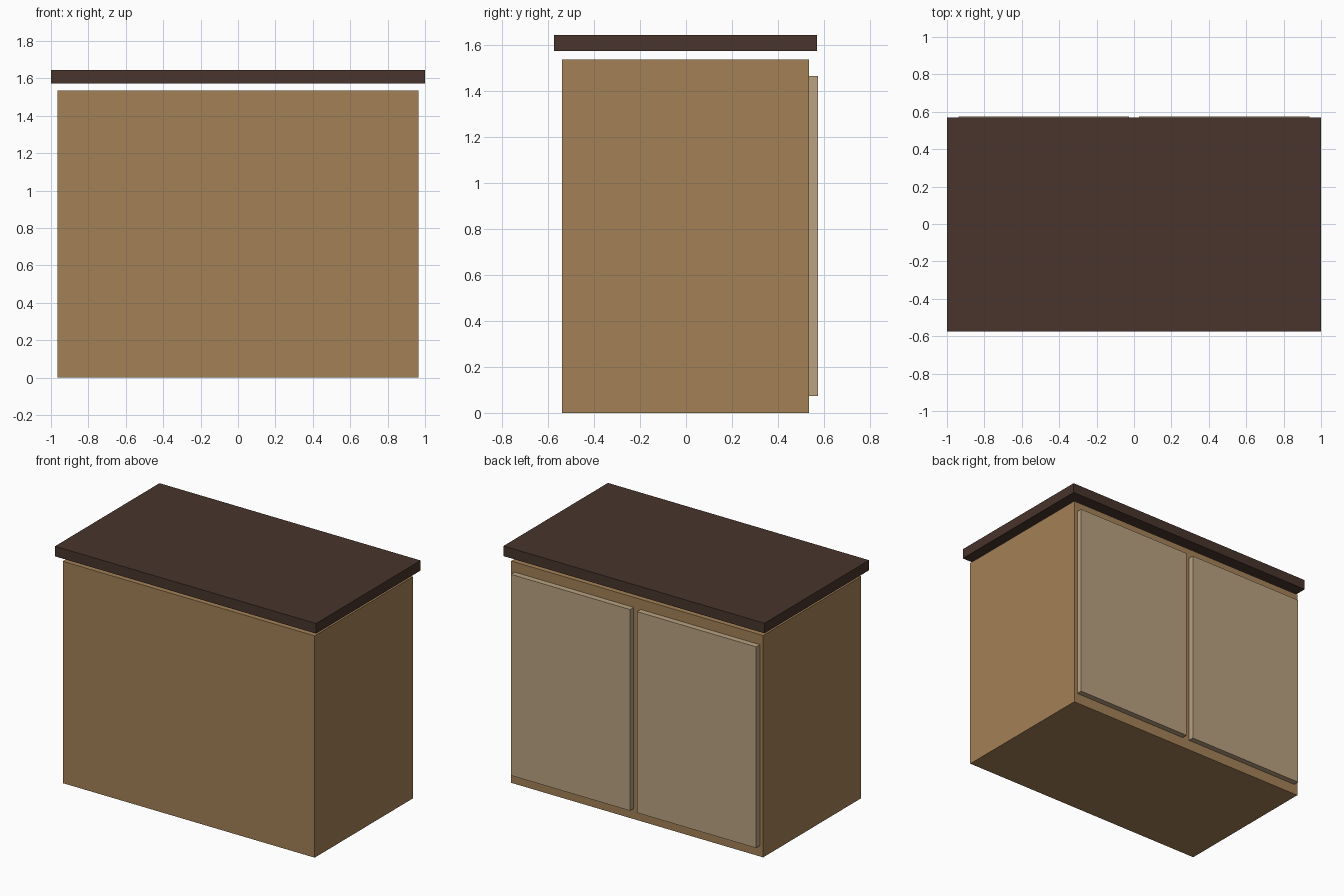
import bpy
import bmesh
from mathutils import Vector

if "Cube" in bpy.data.objects:
    bpy.data.objects.remove(bpy.data.objects["Cube"])


def material(name, rgb):
    m = bpy.data.materials.new(name)
    m.diffuse_color = (*rgb, 1)
    m.use_nodes = True
    m.node_tree.nodes["Principled BSDF"].inputs["Base Color"].default_value = m.diffuse_color
    return m


def box(name, lo, hi, mat):
    """Axis-aligned box between two opposite corners."""
    lo, hi = Vector(lo), Vector(hi)
    bm = bmesh.new()
    bmesh.ops.create_cube(bm, size=1)
    bmesh.ops.scale(bm, vec=hi - lo, verts=bm.verts)
    mesh = bpy.data.meshes.new(name)
    bm.to_mesh(mesh)
    bm.free()
    mesh.materials.append(mat)
    obj = bpy.data.objects.new(name, mesh)
    obj.location = (lo + hi) / 2
    bpy.context.collection.objects.link(obj)
    return obj


wood = material("wood", (0.37, 0.22, 0.095))
dark_wood = material("dark_wood", (0.065, 0.035, 0.025))
panel = material("panel", (0.49, 0.36, 0.22))

# Cabinet body
box("cabinet_body", (-0.965, -0.539, 0), (0.965, 0.534, 1.536), wood)

# Overhanging worktop, raised slightly above the body
box("worktop", (-1, -0.574, 1.574), (1, 0.569, 1.644), dark_wood)

# Pair of doors on the back face
for side, x0, x1 in (("left", -0.939, -0.027), ("right", 0.027, 0.939)):
    box(side + "_door", (x0, 0.534, 0.073), (x1, 0.574, 1.466), panel)
